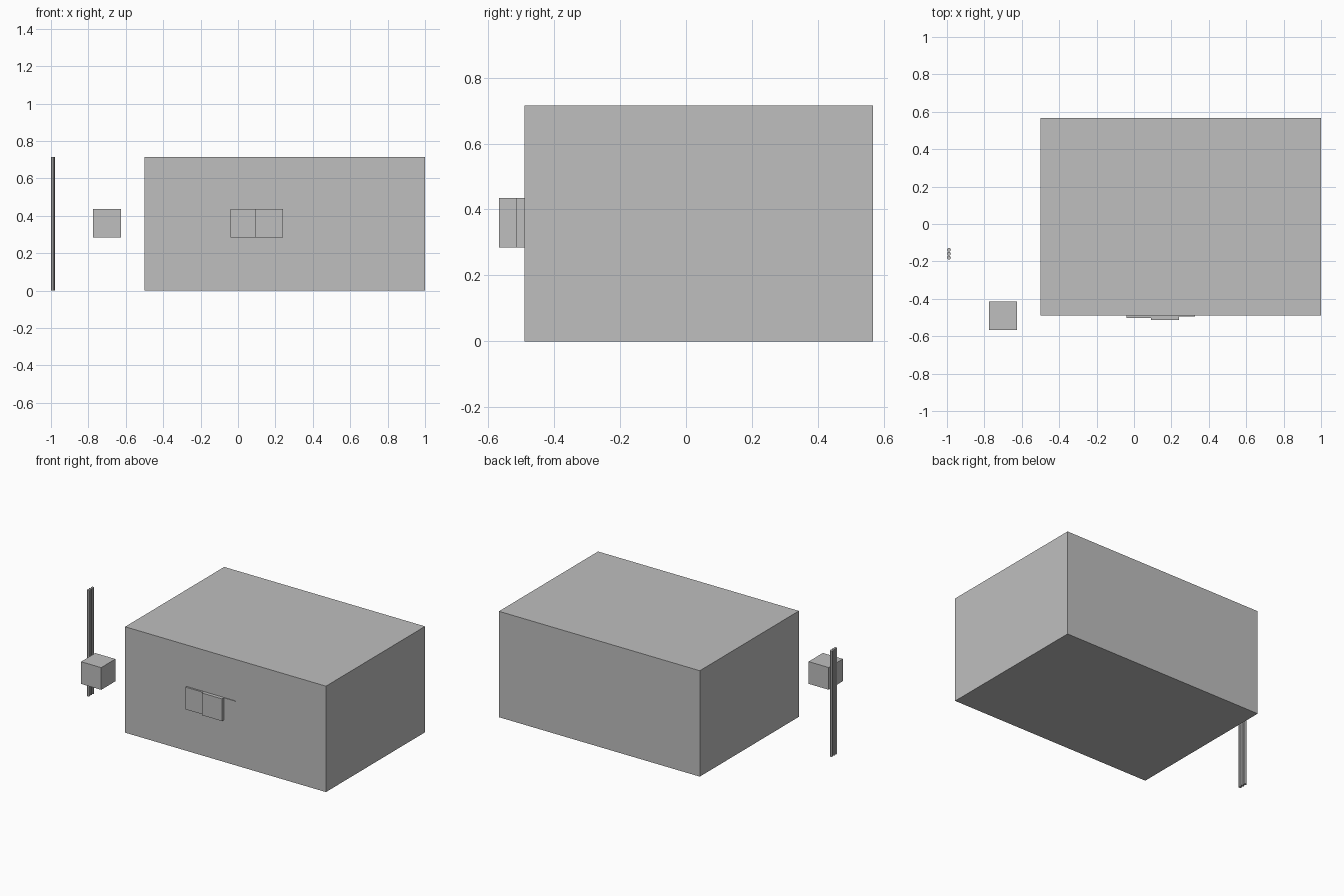
import bpy
from mathutils import Vector

cube = bpy.data.objects.get("Cube")
if cube:
    bpy.data.objects.remove(cube, do_unlink=True)

# One plain grey for everything
grey = bpy.data.materials.new("light_grey")
grey.use_nodes = True
color = (0.52, 0.52, 0.52, 1.0)
grey.diffuse_color = color
grey.node_tree.nodes["Principled BSDF"].inputs["Base Color"].default_value = color


def finish(name):
    obj = bpy.context.object
    obj.name = name
    obj.data.materials.append(grey)
    return obj


def box(name, low, high):
    """Box between two opposite corners."""
    low, high = Vector(low), Vector(high)
    bpy.ops.mesh.primitive_cube_add(size=1, location=(low + high) / 2)
    obj = finish(name)
    for v in obj.data.vertices:
        v.co *= high - low
    return obj


HEIGHT = 0.715
FRONT = -0.49
PANEL_LOW, PANEL_HIGH = 0.285, 0.435

# Main block
box("main_body", (-0.5, FRONT, 0), (1, 0.567, HEIGHT))

# Separate small cube in front
box("small_cube", (-0.775, -0.567, PANEL_LOW), (-0.625, -0.415, PANEL_HIGH))

# Overlapping sliding panels on the front face
box("inner_panel", (-0.04, -0.502, PANEL_LOW), (0.1, FRONT, PANEL_HIGH))
box("outer_panel", (0.09, -0.514, PANEL_LOW), (0.24, FRONT, PANEL_HIGH))

# Thin rail along the top of the panels
box("panel_rail", (-0.04, -0.494, PANEL_HIGH - 0.002), (0.325, FRONT, PANEL_HIGH))

# Upright post made of three touching rods
for i in range(3):
    bpy.ops.mesh.primitive_cylinder_add(
        vertices=8, radius=0.0105, depth=HEIGHT,
        location=(-0.99, -0.18 + i * 0.021, HEIGHT / 2))
    finish(f"post_rod_{i + 1}")
